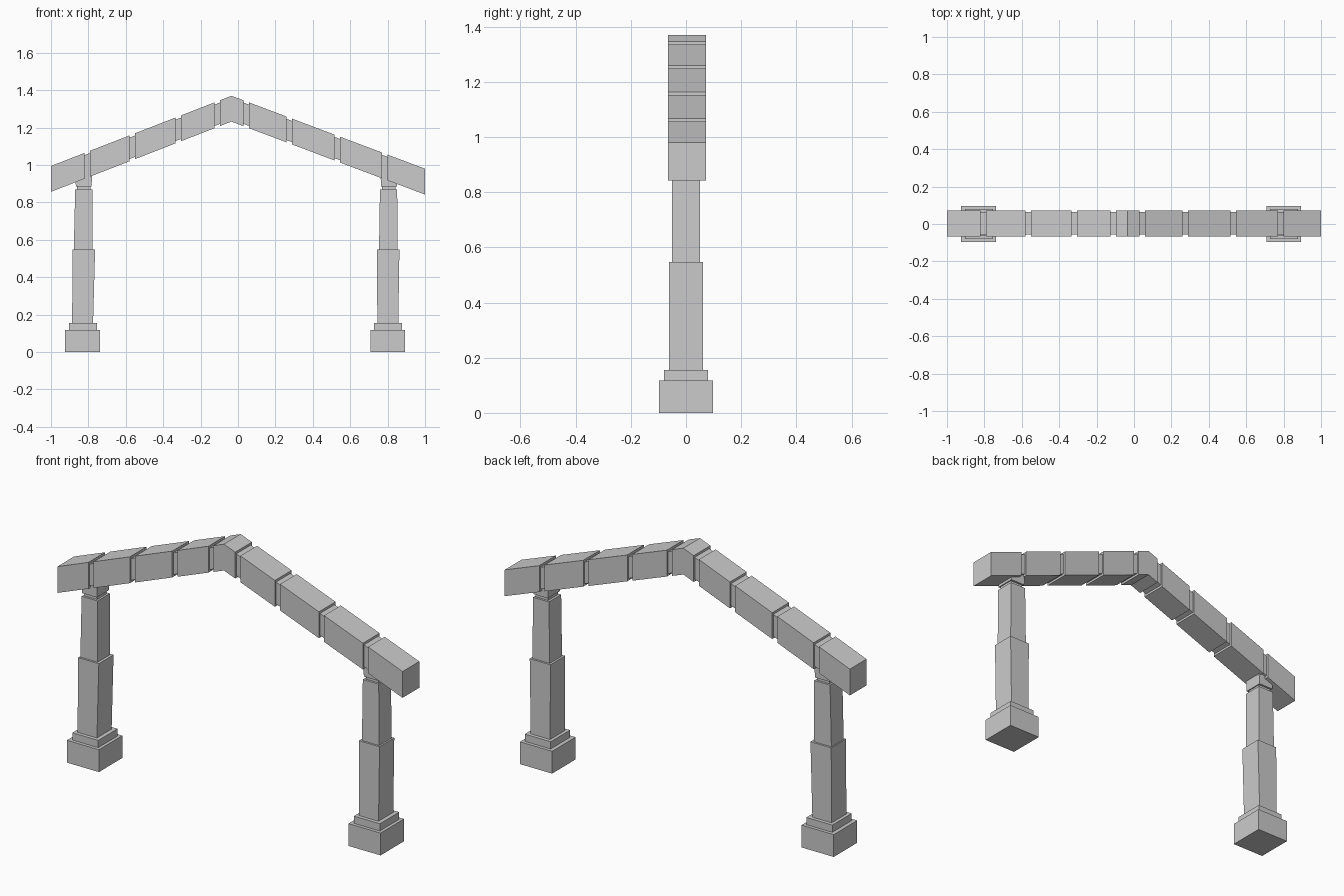
import bpy

cube = bpy.data.objects.get("Cube")
if cube:
    bpy.data.objects.remove(cube, do_unlink=True)

stone = bpy.data.materials.new("grey_stone")
stone.use_nodes = True
GREY = (0.6, 0.6, 0.6, 1)
stone.diffuse_color = GREY
stone.node_tree.nodes["Principled BSDF"].inputs["Base Color"].default_value = GREY


def prism(name, outline, half_depth, y_mid=0.0):
    """Extrude an anticlockwise x-z outline along y."""
    n = len(outline)
    verts = [(x, y_mid + s * half_depth, z) for s in (-1, 1) for x, z in outline]
    faces = [tuple(range(n)), tuple(reversed(range(n, 2 * n)))]
    faces += [((i + 1) % n, i, n + i, n + (i + 1) % n) for i in range(n)]
    mesh = bpy.data.meshes.new(name)
    mesh.from_pydata(verts, [], faces)
    mesh.materials.append(stone)
    obj = bpy.data.objects.new(name, mesh)
    bpy.context.collection.objects.link(obj)
    return obj


# Gabled beam: sloping blocks with plumb ends, and recessed joints between them
PEAK_X, PEAK_Z, THICK = -0.035, 1.37, 0.138


def top_z(x):
    slope = 0.389 if x < PEAK_X else 0.377
    return PEAK_Z - slope * abs(x - PEAK_X)


def beam_piece(name, x0, x1, half_depth, inset=0.0):
    xs = [x0, x1]
    if x0 < PEAK_X < x1:
        xs.insert(1, PEAK_X)
    lower = [(x, top_z(x) - THICK + inset) for x in xs]
    upper = [(x, top_z(x) - inset) for x in reversed(xs)]
    prism(name, lower + upper, half_depth, 0.003)


blocks = [(-1, -0.82), (-0.79, -0.58), (-0.55, -0.335), (-0.305, -0.125),
          (-0.095, 0.03), (0.06, 0.26), (0.29, 0.515), (0.545, 0.77), (0.8, 1)]
for i, (x0, x1) in enumerate(blocks):
    beam_piece(f"beam_block_{i + 1}", x0, x1, 0.069)
for i, (a, b) in enumerate(zip(blocks, blocks[1:])):
    beam_piece(f"beam_joint_{i + 1}", a[1] - 0.01, b[0] + 0.01, 0.06, 0.012)


# Posts: stepped footing, two-stage shaft with a slight lean, neck and cap
def post_part(name, x_mid, z0, z1, half_low, half_high, half_depth, lean=0.0):
    prism(name, [(x_mid - half_low, z0), (x_mid + half_low, z0),
                 (x_mid + lean + half_high, z1), (x_mid + lean - half_high, z1)],
          half_depth)


for side, x in (("right", -0.831), ("left", 0.801)):
    lean = 0.007 if side == "right" else 0.002
    post_part(side + "_footing", x, 0, 0.117, 0.093, 0.093, 0.097)
    post_part(side + "_plinth", x + 0.002, 0.117, 0.155, 0.075, 0.075, 0.08)
    post_part(side + "_lower_shaft", x, 0.155, 0.547, 0.056, 0.06, 0.061, lean)
    post_part(side + "_upper_shaft", x + 0.003, 0.547, 0.868, 0.05, 0.046, 0.051, lean / 2)
    post_part(side + "_neck", x + 0.006, 0.868, 0.885, 0.036, 0.036, 0.04)
    post_part(side + "_cap", x + 0.006, 0.885, 0.97, 0.042, 0.046, 0.051)
